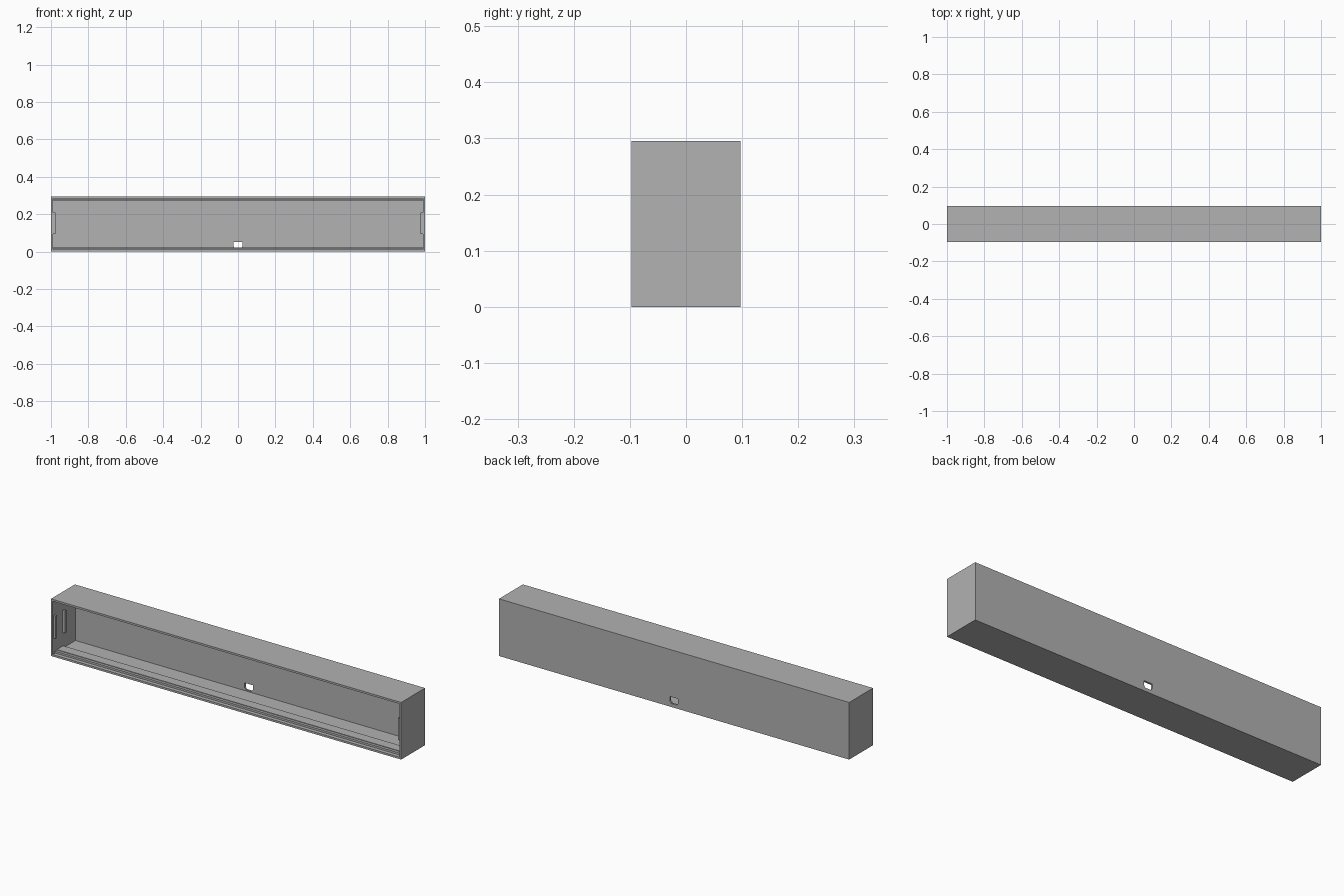
import bpy
import bmesh

default = bpy.data.objects.get("Cube")
if default:
    bpy.data.objects.remove(default, do_unlink=True)

# Overall size and wall thickness
L, D, H, T = 1.0, 0.0975, 0.295, 0.01

grey = bpy.data.materials.new("light grey")
grey.use_nodes = True
colour = (0.445, 0.445, 0.445, 1)
grey.diffuse_color = colour
grey.node_tree.nodes["Principled BSDF"].inputs["Base Color"].default_value = colour


def finish(bm, name):
    bmesh.ops.recalc_face_normals(bm, faces=bm.faces)
    mesh = bpy.data.meshes.new(name)
    bm.to_mesh(mesh)
    bm.free()
    mesh.materials.append(grey)
    obj = bpy.data.objects.new(name, mesh)
    bpy.context.collection.objects.link(obj)
    return obj


def extrude(name, points, vector):
    """Closed outline pushed along a vector."""
    bm = bmesh.new()
    face = bm.faces.new([bm.verts.new(p) for p in points])
    result = bmesh.ops.extrude_face_region(bm, geom=[face])
    moved = [g for g in result["geom"] if isinstance(g, bmesh.types.BMVert)]
    bmesh.ops.translate(bm, verts=moved, vec=vector)
    return finish(bm, name)


def box(name, x, y, z):
    points = [(x[0], y[0], z[0]), (x[1], y[0], z[0]), (x[1], y[1], z[0]), (x[0], y[1], z[0])]
    return extrude(name, points, (0, 0, z[1] - z[0]))


# Long shell: a channel section with a stepped ledge, mirrored top to bottom
ledge = [(0, T), (0.02, T), (0.02, 0.02), (0.034, 0.02), (0.034, 0.023),
         (0.085, 0.023), (0.085, 0.012), (2 * D - T, 0.012)]
lower = [(-D + y, z) for y, z in ledge]
upper = [(y, H - z) for y, z in reversed(lower)]
section = lower + upper + [(-D, H), (D, H), (D, 0), (-D, 0)]
inner = L - T
shell = extrude("shell", [(-inner, y, z) for y, z in section], (2 * inner, 0, 0))

# Cable opening through the back wall, with clipped lower corners
w, low, clip, high = 0.024, 0.018, 0.028, 0.052
outline = [(-w, high), (-w, clip), (-w + 0.008, low), (w - 0.008, low), (w, clip), (w, high)]
cutter = extrude("cable_opening_cutter", [(x, D - 2 * T, z) for x, z in outline], (0, 4 * T, 0))
cutter.hide_render = True
cut = shell.modifiers.new("cable_opening", "BOOLEAN")
cut.operation = "DIFFERENCE"
cut.solver = "EXACT"
cut.object = cutter
bpy.context.view_layer.objects.active = shell
bpy.ops.object.modifier_apply(modifier=cut.name)
bpy.data.objects.remove(cutter, do_unlink=True)

# End walls, each with two upright retaining ribs
for side, s in (("left", 1), ("right", -1)):
    box(side + "_end_wall", (s * inner, s * L), (-D, D), (0, H))
    for place, y in (("front", -D + 0.006), ("middle", -D + 0.08)):
        box(f"{side}_{place}_rib", (s * 0.977, s * inner), (y, y + 0.012), (0.093, 0.208))
